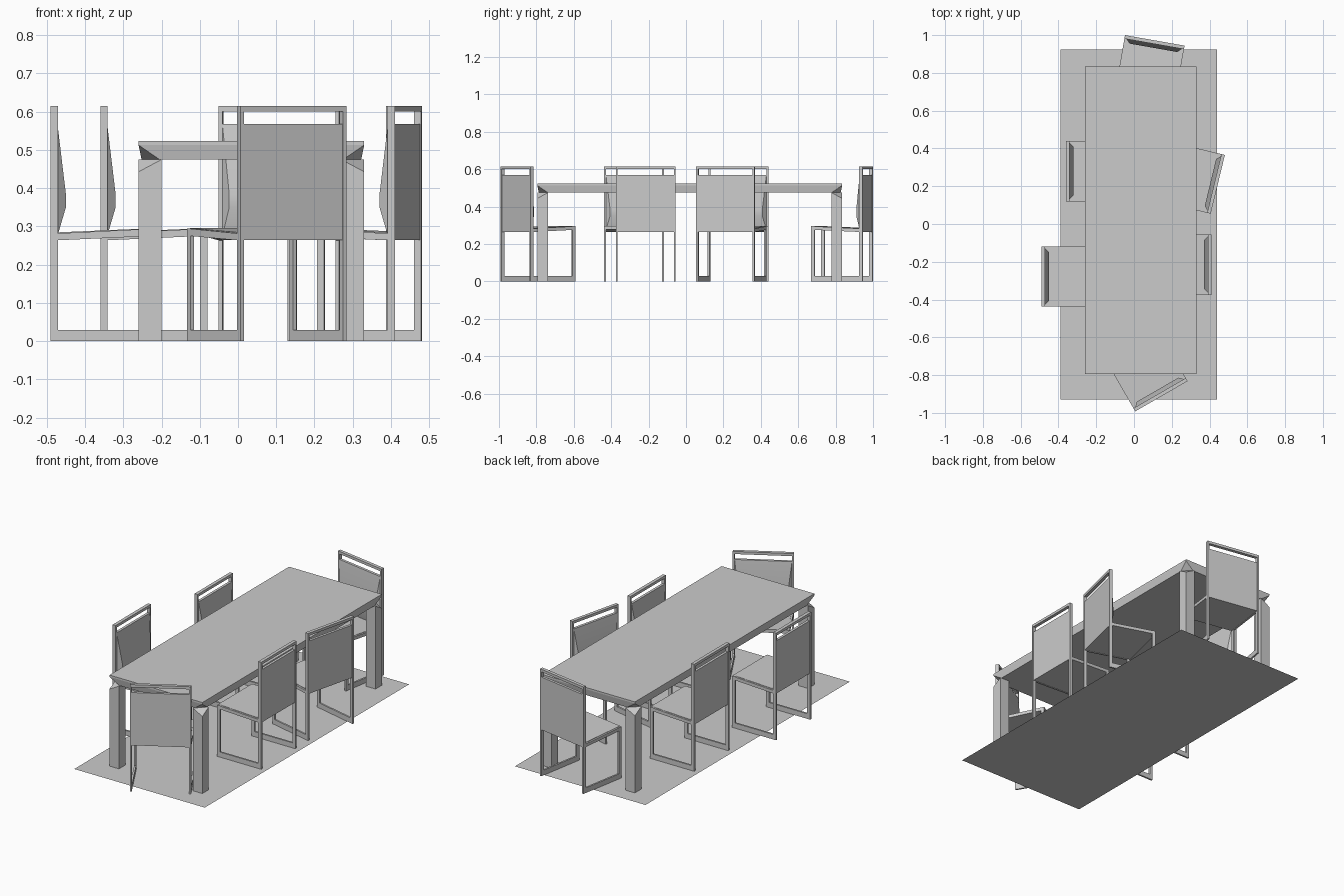
import bpy, bmesh
from math import radians
from mathutils import Matrix

if "Cube" in bpy.data.objects:
    bpy.data.objects.remove(bpy.data.objects["Cube"])


def finish(bm, name):
    bmesh.ops.recalc_face_normals(bm, faces=bm.faces)
    me = bpy.data.meshes.new(name)
    bm.to_mesh(me)
    bm.free()
    return me


def add(me, name, matrix=None):
    ob = bpy.data.objects.new(name, me)
    bpy.context.collection.objects.link(ob)
    if matrix:
        ob.matrix_world = matrix
    return ob


def extrude_profile(bm, pts, y0, y1):
    """Prism from an x/z outline between two y positions."""
    a = [bm.verts.new((x, y0, z)) for x, z in pts]
    b = [bm.verts.new((x, y1, z)) for x, z in pts]
    bm.faces.new(a)
    bm.faces.new(b[::-1])
    for i in range(len(pts)):
        j = (i + 1) % len(pts)
        bm.faces.new((a[i], b[i], b[j], a[j]))


def hull(pts, name):
    bm = bmesh.new()
    for p in pts:
        bm.verts.new(p)
    bmesh.ops.convex_hull(bm, input=bm.verts)
    bmesh.ops.dissolve_limit(bm, angle_limit=0.01, verts=bm.verts, edges=bm.edges)
    return finish(bm, name)


# table extents
X0, X1, Y0, Y1 = -0.26, 0.33, -0.795, 0.835
corners = [(x, y, 1 if x == X0 else -1, 1 if y == Y0 else -1)
           for x in (X0, X1) for y in (Y0, Y1)]

# rug
bm = bmesh.new()
bm.faces.new([bm.verts.new((x, y, 0)) for x, y in
              ((-0.39, -0.93), (0.44, -0.93), (0.44, 0.925), (-0.39, 0.925))])
add(finish(bm, "rug"), "rug")

# table top with undercut corners
pts = []
for x, y, sx, sy in corners:
    pts += [(x, y, 0.523), (x, y, 0.513),
            (x + sx * 0.008, y + sy * 0.055, 0.475),
            (x + sx * 0.055, y + sy * 0.008, 0.475)]
add(hull(pts, "table_top"), "table_top")

# table legs with the outer top corner cut off
for x, y, sx, sy in corners:
    xi, yi = x + sx * 0.06, y + sy * 0.058
    pts = [(a, b, 0) for a in (x, xi) for b in (y, yi)]
    pts += [(x, y, 0.443), (xi, y, 0.475), (x, yi, 0.475), (xi, yi, 0.475)]
    add(hull(pts, "table_leg"), "table_leg")

# chair frame: two side loops and a top bar, local front is +x
W, D, T = 0.16, 0.28, 0.010
bm = bmesh.new()
for s in (-1, 1):
    y0, y1 = s * W, s * (W - T)
    P = 0.019
    for prof in ([(0, 0), (P, 0), (P, 0.615), (0, 0.615)],
                 [(D - P, 0), (D, 0), (D, 0.295), (D - P, 0.295)],
                 [(P, 0), (D - P, 0), (D - P, 0.029), (P, 0.029)],
                 [(P, 0.264), (D - P, 0.275), (D - P, 0.294), (P, 0.282)]):
        extrude_profile(bm, prof, y0, y1)
extrude_profile(bm, [(0, 0.600), (0.019, 0.600), (0.019, 0.615), (0, 0.615)],
                -W + T, W - T)
frame = finish(bm, "chair_frame")

# chair seat
bm = bmesh.new()
extrude_profile(bm, [(0.003, 0.265), (D, 0.277), (D, 0.296), (0.003, 0.284)],
                -W + T, W - T)
seat = finish(bm, "chair_seat")

# chair back pad, bulging forwards low down
w = W - T
pts = [(x, s * w, z) for x in (0.003, 0.018) for s in (-1, 1) for z in (0.275, 0.568)]
pts += [(0.040, s * (w - 0.022), z) for s in (-1, 1) for z in (0.35, 0.385)]
pad = hull(pts, "chair_back")

# place chairs: centre of the back on the floor, facing angle
for x, y, ang in ((-0.49, -0.278, 0), (-0.36, 0.28, 0), (0.41, -0.215, 180),
                  (0.4435, 0.21, 166.4), (0.145, -0.912, 120), (0.110, 0.972, 260)):
    m = Matrix.Translation((x, y, 0)) @ Matrix.Rotation(radians(ang), 4, 'Z')
    add(frame, "chair_frame", m)
    add(seat, "chair_seat", m)
    ob = add(pad, "chair_back", m)
bpy.ops.object.select_all(action='DESELECT')
ob.select_set(True)
bpy.context.view_layer.objects.active = ob
bpy.ops.object.shade_smooth_by_angle(angle=radians(30))
